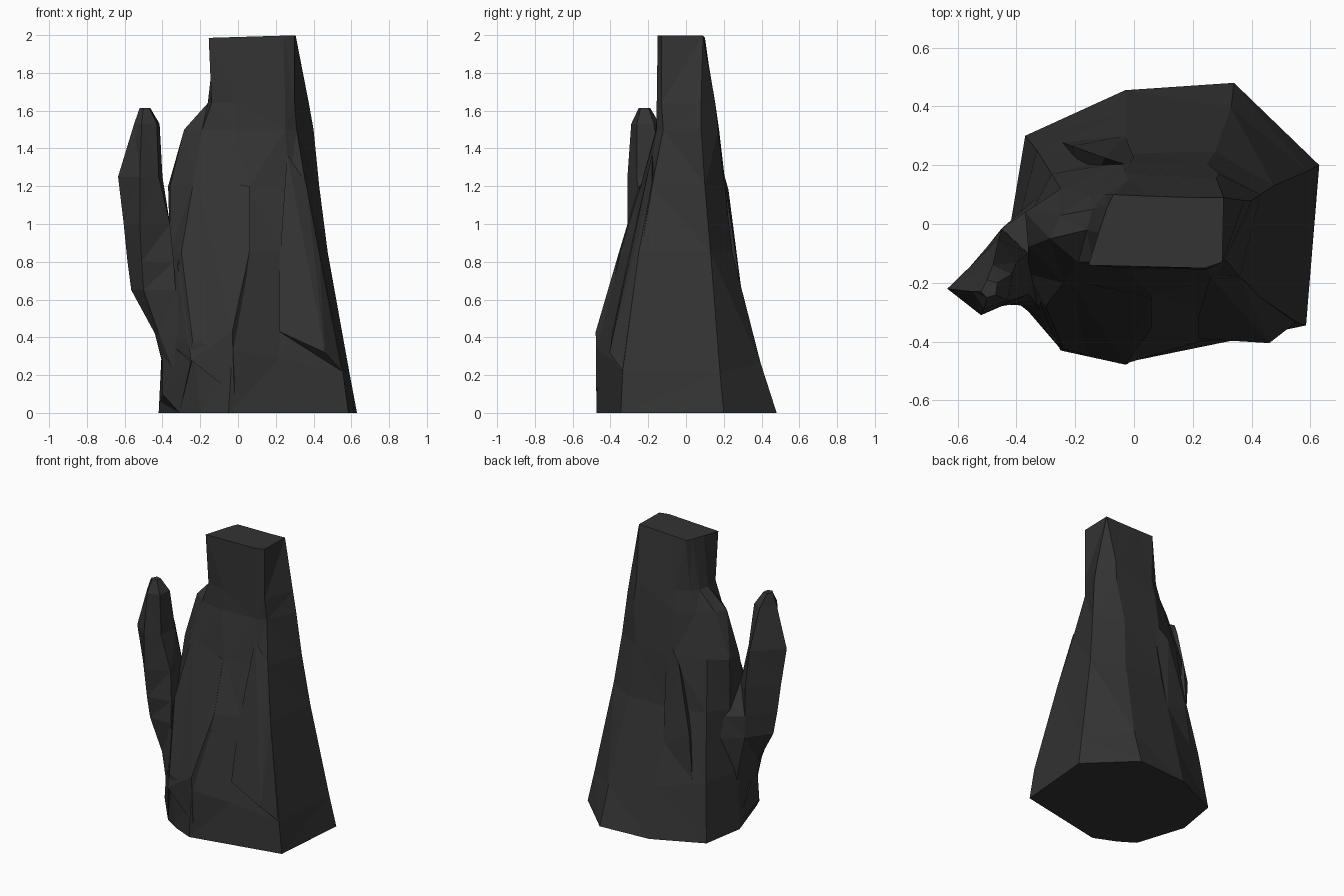
import bpy, bmesh

rock = bpy.data.materials.new("dark_rock")
rock.diffuse_color = (0.033, 0.033, 0.033, 1)


def finish(bm, name):
    bmesh.ops.triangulate(bm, faces=bm.faces[:])
    bmesh.ops.recalc_face_normals(bm, faces=bm.faces[:])
    # keep flat facets, merging coplanar triangles
    bmesh.ops.dissolve_limit(bm, angle_limit=0.02, verts=bm.verts[:], edges=bm.edges[:])
    me = bpy.data.meshes.new(name)
    bm.to_mesh(me)
    bm.free()
    me.materials.append(rock)
    ob = bpy.data.objects.new(name, me)
    bpy.context.collection.objects.link(ob)
    return ob


def loft(name, rings):
    """Each ring: (height, tilt along x, outline points)."""
    bm = bmesh.new()
    loops = [[bm.verts.new((x, y, z + t * x)) for x, y in pts] for z, t, pts in rings]
    for a, b in zip(loops, loops[1:]):
        n = len(a)
        for i in range(n):
            j = (i + 1) % n
            bm.faces.new((a[i], a[j], b[j], b[i]))
    bm.faces.new(loops[0][::-1])
    bm.faces.new(loops[-1])
    return finish(bm, name)


def shard(name, pts):
    bm = bmesh.new()
    for p in pts:
        bm.verts.new(p)
    bmesh.ops.convex_hull(bm, input=bm.verts[:])
    return finish(bm, name)


# Main spire, outlines run counter-clockwise from the right back corner
base = [
    (0, 0, [(.63, .2), (.34, .48), (-.03, .455), (-.37, .3), (-.42, 0),
            (-.31, -.34), (-.2, -.41), (-.05, -.475), (.22, -.42), (.585, -.345)]),
    (.33, -.2, [(.59, .18), (.33, .395), (-.025, .375), (-.33, .25), (-.4, -.02),
                (-.37, -.26), (-.24, -.425), (-.03, -.475), (.22, -.4), (.555, -.335)]),
    (.85, 0, [(.475, .13), (.275, .245), (-.03, .24), (-.28, .17), (-.36, .02),
              (-.36, -.17), (-.3, -.28), (.05, -.35), (.23, -.29), (.43, -.25)]),
]
tower = [
    (1.2, 0, [(.43, .1), (.25, .205), (-.04, .21), (-.25, .12), (-.37, .04),
              (-.36, -.08), (-.24, -.2), (.06, -.24), (.27, -.2), (.36, -.18)]),
    (1.5, 0, [(.4, .08), (.29, .17), (-.03, .175), (-.15, .1), (-.25, .03),
              (-.285, -.05), (-.19, -.13), (-.02, -.16), (.25, -.155), (.31, -.12)]),
    (1.64, 0, [(.375, .08), (.28, .155), (-.02, .15), (-.1, .1), (-.14, .05),
               (-.16, -.02), (-.14, -.13), (0, -.15), (.25, -.155), (.3, -.13)]),
    (1.99, .03, [(.305, .09), (.2, .09), (.05, .095), (-.07, .1), (-.09, .06),
                 (-.12, -.03), (-.155, -.14), (.05, -.145), (.24, -.15), (.3, -.13)]),
]
loft("main_spire", base + tower)

# Side finger branching from the left front
loft("side_finger", [
    (.2, 0, [(-.385, -.2), (-.33, -.32), (-.22, -.38), (-.25, .05), (-.38, 0)]),
    (.42, 0, [(-.44, -.18), (-.42, -.25), (-.26, -.36), (-.3, .08), (-.41, 0)]),
    (.65, 0, [(-.565, -.17), (-.5, -.27), (-.33, -.28), (-.33, .09), (-.45, -.015)]),
    (.8, 0, [(-.585, -.185), (-.51, -.29), (-.34, -.26), (-.34, .06), (-.45, -.015)]),
    (1.0, 0, [(-.605, -.2), (-.52, -.31), (-.36, -.24), (-.36, -.1), (-.45, -.02)]),
    (1.25, 0, [(-.635, -.22), (-.52, -.31), (-.42, -.26), (-.4, -.13), (-.46, -.05)]),
    (1.53, 0, [(-.55, -.23), (-.51, -.29), (-.43, -.26), (-.415, -.17), (-.48, -.14)]),
    (1.615, 0, [(-.52, -.23), (-.5, -.25), (-.47, -.24), (-.465, -.2), (-.5, -.19)]),
])

# Thin rib on the back
shard("back_rib", [(-.1, .225, 1.18), (-.21, .265, .72), (-.02, .2, 1.27), (-.03, .3, .6),
                   (-.25, .28, .35), (-.15, .1, .7), (0, .225, 1.1)])

# Overhanging slab down the right front corner
shard("corner_slab", [(.46, -.405, .32), (.55, -.335, .22), (.22, -.39, .43), (.22, -.31, .8),
                      (.43, -.25, .85), (.36, -.18, 1.22), (.26, -.18, 1.37), (.3, -.1, .8)])

# Raised slab in the middle of the front face
shard("front_slab", [(-.03, -.478, .43), (-.25, -.43, .28), (-.02, -.475, .1), (-.32, -.27, .78),
                     (.06, -.355, .85), (.06, -.25, 1.2), (-.22, -.19, 1.25), (-.1, -.1, .6)])

# Faceted foot at the left front
shard("left_foot", [(-.4, -.25, .1), (-.25, -.425, .27), (-.4, -.22, .4),
                    (-.2, -.1, .1), (-.2, -.3, .4), (-.31, -.34, 0), (-.41, -.02, .05)])
